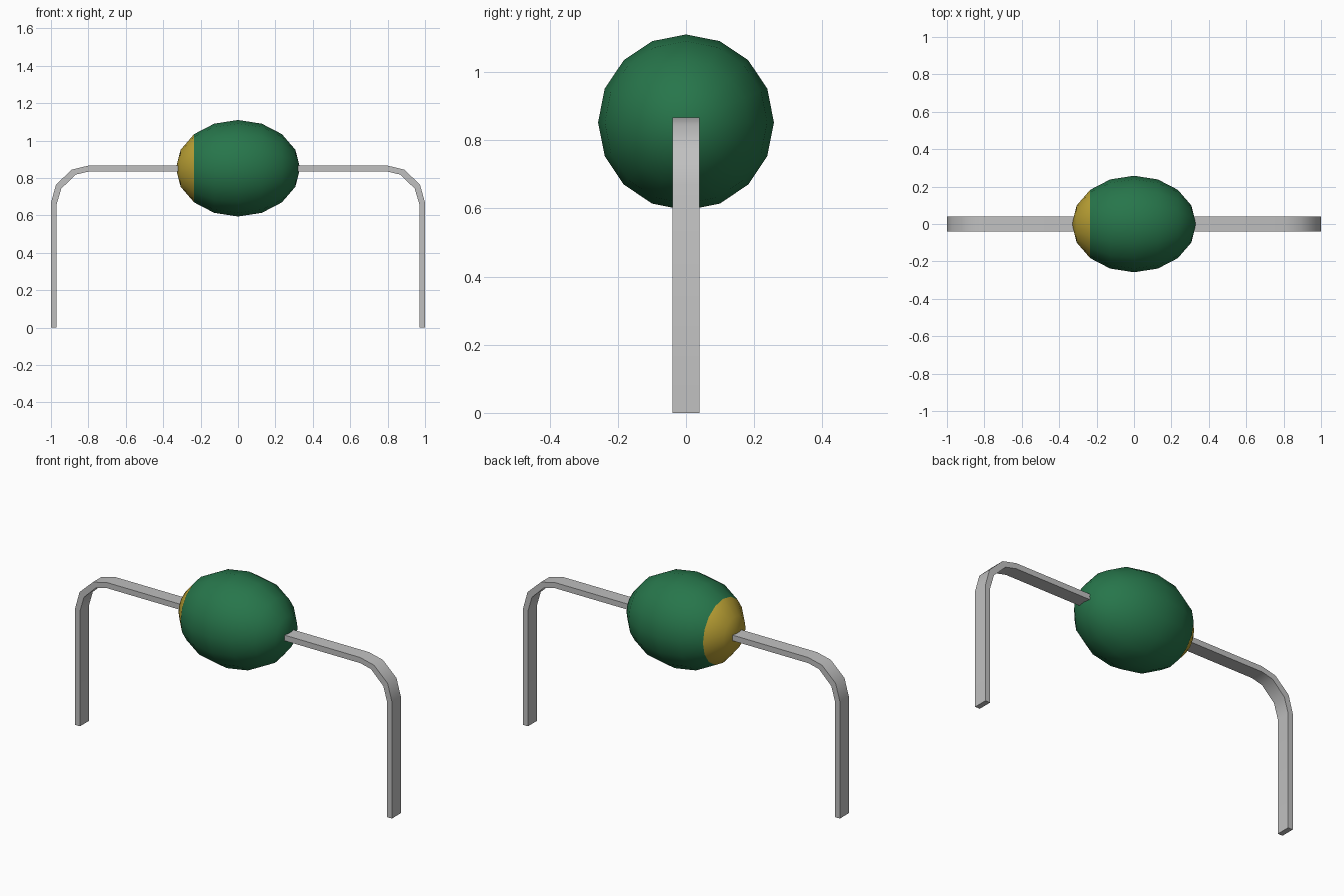
import bpy, bmesh, math
from mathutils import Matrix

cube = bpy.data.objects.get("Cube")
if cube:
    bpy.data.objects.remove(cube, do_unlink=True)


def make_material(name, rgb):
    mat = bpy.data.materials.new(name)
    mat.use_nodes = True
    mat.diffuse_color = (*rgb, 1)
    mat.node_tree.nodes["Principled BSDF"].inputs["Base Color"].default_value = (*rgb, 1)
    return mat


green = make_material("green_glaze", (0.02, 0.18, 0.07))
yellow = make_material("yellow_band", (0.50, 0.36, 0.035))
grey = make_material("grey_metal", (0.53, 0.53, 0.53))


def finish(bm, name, mats, angle):
    """Turn a bmesh into a shaded object."""
    bmesh.ops.recalc_face_normals(bm, faces=bm.faces)
    mesh = bpy.data.meshes.new(name)
    bm.to_mesh(mesh)
    bm.free()
    for mat in mats:
        mesh.materials.append(mat)
    obj = bpy.data.objects.new(name, mesh)
    bpy.context.collection.objects.link(obj)
    bpy.ops.object.select_all(action='DESELECT')
    obj.select_set(True)
    bpy.context.view_layer.objects.active = obj
    bpy.ops.object.shade_smooth_by_angle(angle=math.radians(angle))
    return obj


# Egg-shaped body, poles along x, with a coloured cap on its right end
bm = bmesh.new()
place = (Matrix.Translation((0, 0, 0.852))
         @ Matrix.Diagonal((0.332, 0.258, 0.258, 1))
         @ Matrix.Rotation(math.pi / 2, 4, 'Y'))
bmesh.ops.create_uvsphere(bm, u_segments=16, v_segments=8, radius=1, matrix=place)
for face in bm.faces:
    face.material_index = int(face.calc_center_median().x < -0.236)
finish(bm, "body", [green, yellow], 60)

# Flat bent leads: side outline extruded across y
OUTER = [(0.2, 0.866), (0.80, 0.866), (0.888, 0.845), (0.973, 0.765), (1.0, 0.668), (1.0, 0)]
INNER = [(0.2, 0.834), (0.80, 0.834), (0.868, 0.818), (0.945, 0.743), (0.97, 0.658), (0.97, 0)]
HALF_WIDTH = 0.04


def make_lead(name, side):
    bm = bmesh.new()
    rings = []
    for (xo, zo), (xi, zi) in zip(OUTER, INNER):
        rings.append([bm.verts.new((side * x, y, z)) for x, y, z in (
            (xo, -HALF_WIDTH, zo), (xo, HALF_WIDTH, zo),
            (xi, HALF_WIDTH, zi), (xi, -HALF_WIDTH, zi))])
    for a, b in zip(rings, rings[1:]):
        for i in range(4):
            j = (i + 1) % 4
            bm.faces.new((a[i], a[j], b[j], b[i]))
    bm.faces.new(rings[0])
    bm.faces.new(rings[-1])
    finish(bm, name, [grey], 40)


make_lead("left_lead", 1)
make_lead("right_lead", -1)
